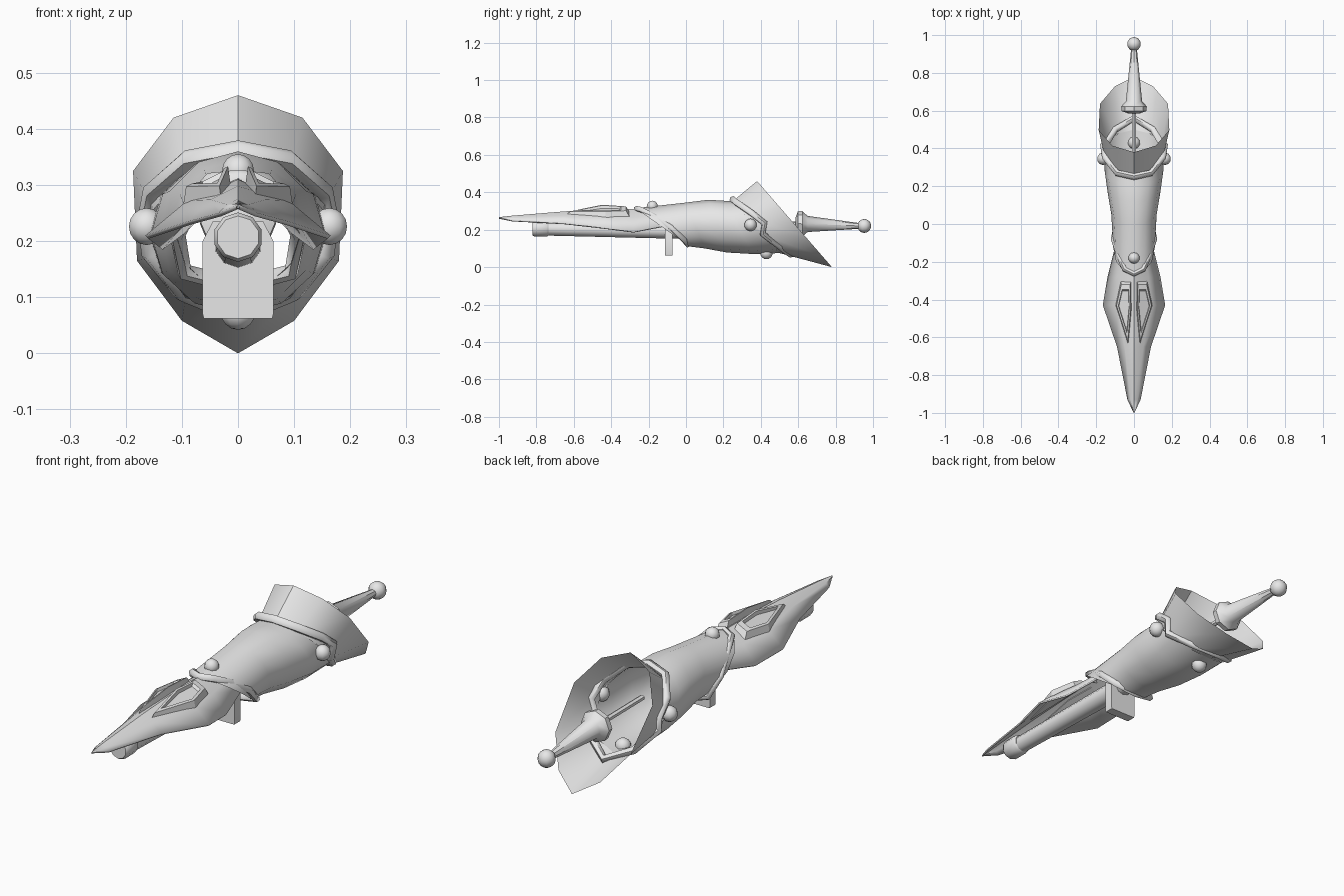
import bpy, bmesh, math
from mathutils import Vector

if "Cube" in bpy.data.objects:
    bpy.data.objects.remove(bpy.data.objects["Cube"])

metal = bpy.data.materials.new("light grey metal")
metal.diffuse_color = (0.8, 0.8, 0.8, 1)
metal.use_nodes = True
metal.node_tree.nodes["Principled BSDF"].inputs["Base Color"].default_value = metal.diffuse_color


def finish(obj, angle=40):
    obj.data.materials.clear()
    obj.data.materials.append(metal)
    bpy.ops.object.select_all(action='DESELECT')
    obj.select_set(True)
    bpy.context.view_layer.objects.active = obj
    bpy.ops.object.shade_smooth_by_angle(angle=math.radians(angle))
    return obj


def loft(name, rings, closed=True, caps=False, loop=False, angle=40):
    """Skin a list of equally long point rings."""
    bm = bmesh.new()
    rows = [[bm.verts.new(p) for p in ring] for ring in rings]
    n = len(rows[0])
    pairs = list(zip(rows, rows[1:])) + ([(rows[-1], rows[0])] if loop else [])
    for a, b in pairs:
        for i in range(n if closed else n - 1):
            j = (i + 1) % n
            bm.faces.new((a[i], a[j], b[j], b[i]))
    if caps:
        bm.faces.new(rows[0])
        bm.faces.new(rows[-1])
    bmesh.ops.remove_doubles(bm, verts=bm.verts, dist=1e-5)
    bmesh.ops.recalc_face_normals(bm, faces=bm.faces)
    mesh = bpy.data.meshes.new(name)
    bm.to_mesh(mesh)
    bm.free()
    obj = bpy.data.objects.new(name, mesh)
    bpy.context.collection.objects.link(obj)
    return finish(obj, angle)


def lathe(name, profile, z0, z1, sides=8):
    """Round part along y; profile of (y, radius), axis height runs z0 to z1."""
    ya, yb = profile[0][0], profile[-1][0]
    rings = []
    for y, r in profile:
        z = z0 + (z1 - z0) * (y - ya) / (yb - ya)
        rings.append([(r * math.sin(2 * math.pi * k / sides), y,
                       z + r * math.cos(2 * math.pi * k / sides)) for k in range(sides)])
    return loft(name, rings, caps=True)


def ball(name, pos, r):
    bpy.ops.mesh.primitive_uv_sphere_add(segments=10, ring_count=8, radius=r, location=pos)
    bpy.context.object.name = name
    return finish(bpy.context.object)


def band(name, half, radius):
    """Closed rolled band; half path is mirrored over x."""
    path = [Vector(p) for p in half]
    path += [Vector((-p.x, p.y, p.z)) for p in reversed(path[1:-1])]
    centre = sum(path, Vector()) / len(path)
    rings = []
    for i, p in enumerate(path):
        t = (path[(i + 1) % len(path)] - path[i - 1]).normalized()
        out = p - centre
        out = (out - t * out.dot(t)).normalized()
        side = t.cross(out)
        rings.append([p + radius * (out * math.cos(k * math.pi / 3) + side * math.sin(k * math.pi / 3))
                      for k in range(6)])
    return loft(name, rings, loop=True, angle=60)


# Hollow forearm sleeve: slanted rings (top y, top z, bottom y, bottom z, half width)
def slanted(yt, zt, yb, zb, w, n=12):
    ring = []
    for k in range(n):
        a = 2 * math.pi * k / n
        f = (1 - math.cos(a)) / 2
        ring.append((w * math.sin(a), yt + (yb - yt) * f, zt + (zb - zt) * f))
    return ring


loft("sleeve", [slanted(*s) for s in (
    (-.27, .315, .02, .11, .11), (0, .345, .10, .10, .12), (.12, .36, .22, .078, .14),
    (.20, .355, .36, .07, .155), (.25, .352, .50, .075, .158))])

# Flared cuff with an oblique ten-sided rim
half = [(0, .46), (.115, .42), (.187, .325), (.18, .165), (.10, .058), (0, 0)]
rim2 = half + [(-x, z) for x, z in reversed(half[1:-1])]
rim = [(x, .38 + .87 * (.46 - z), z) for x, z in rim2]
loft("flared_cuff", [slanted(.25, .352, .50, .075, .158, 10), rim])

# Rolled bands at both ends of the sleeve
band("cuff_band", [(0, .25, .362), (.09, .27, .345), (.152, .35, .29), (.162, .42, .235),
                   (.155, .41, .18), (.10, .50, .11), (0, .56, .068)], .018)
band("front_band", [(0, -.265, .312), (.05, -.24, .307), (.078, -.17, .272),
                    (.108, -.08, .212), (.095, -.01, .145), (0, .01, .12)], .015)

# Roof-shaped blade: (y, half width, edge z, ridge z)
rows = []
for y, w, ze, zr in ((-1, .002, .264, .267), (-.93, .035, .25, .275), (-.65, .09, .235, .298),
                     (-.43, .165, .21, .31), (-.28, .14, .19, .312), (-.12, .10, .22, .315),
                     (0, .08, .24, .315)):
    zm = ze + (zr - ze) * .62
    rows.append([(-w, y, ze), (-w * .55, y, zm), (0, y, zr), (w * .55, y, zm), (w, y, ze)])
blade = loft("blade", rows, closed=False, angle=25)
solid = blade.modifiers.new("thickness", 'SOLIDIFY')
solid.thickness = .008

# Raised panels with sunken centres on the blade
outline = [(.015, -.30, .302), (.07, -.30, .275), (.10, -.43, .258), (.03, -.65, .28), (.012, -.45, .302)]
mid = Vector((.05, -.44, .295))
for s, label in ((1, "right"), (-1, "left")):
    rings = []
    for scale, lift in ((1, -.01), (.85, .034), (.66, .032), (.6, .016)):
        ring = []
        for p in outline:
            q = mid + (Vector(p) - mid) * scale
            fall = max(0, 1 - abs(q.y + .43) / .36)
            ring.append((s * q.x, q.y, q.z + lift * (fall if lift > 0 else 1)))
        rings.append(ring)
    loft(label + "_blade_panel", rings, caps=True, angle=20)

# Barrel with muzzle ring under the blade
lathe("barrel", [(-.76, .036), (-.10, .042), (.02, .042)], .205, .193, 10)
lathe("muzzle_ring", [(-.82, .038), (-.81, .044), (-.745, .044), (-.735, .038)], .207, .207, 10)

# Hanging grip plate
loft("grip_plate", [[(x, y, z) for x, y in ((-w, -.113), (w, -.113), (w, -.073), (-w, -.073))]
                    for w, z in ((.061, .062), (.063, .07), (.063, .20), (.045, .235))], caps=True)

# Round studs
ball("top_stud", (0, -.18, .325), .03)
ball("bottom_stud", (0, .43, .075), .033)
for s, label in ((1, "right"), (-1, "left")):
    ball(label + "_stud", (s * .163, .345, .226), .033)

# Rear spike: rod, flared cone and end ball
lathe("spike_rod", [(.30, .012), (.60, .012)], .235, .232, 6)
lathe("spike_cone", [(.585, .03), (.598, .066), (.622, .068), (.65, .043), (.93, .015)], .233, .22)
ball("spike_ball", (0, .953, .22), .037)
